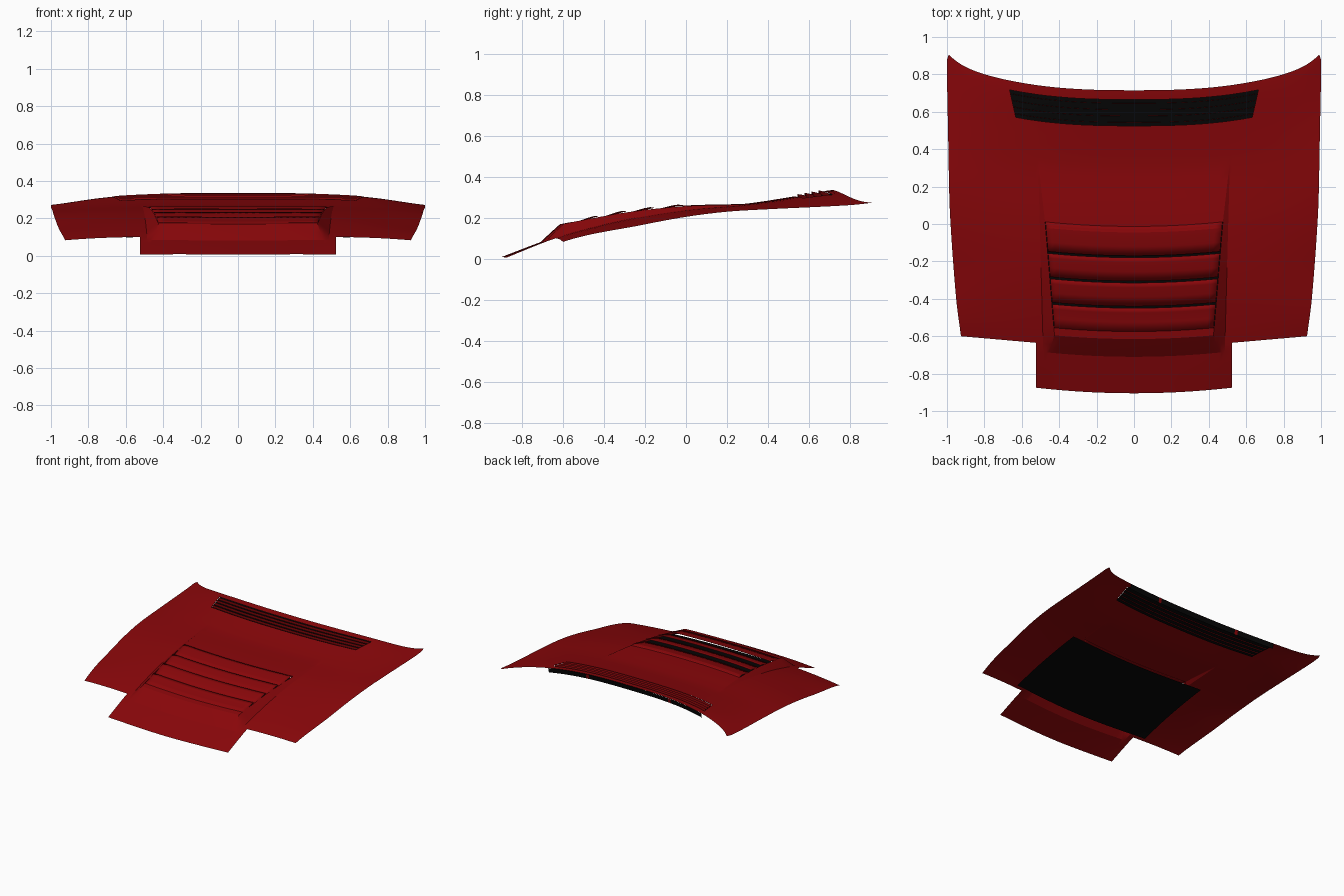
import bpy, bmesh, math

if "Cube" in bpy.data.objects:
    bpy.data.objects.remove(bpy.data.objects["Cube"])


def material(name, col):
    m = bpy.data.materials.new(name)
    m.diffuse_color = (*col, 1)
    m.use_nodes = True
    m.node_tree.nodes["Principled BSDF"].inputs["Base Color"].default_value = m.diffuse_color
    return m


RED = material("red_paint", (0.25, 0.002, 0.003))
BLACK = material("black_mesh", (0.002, 0.002, 0.002))


def linear(pts, t):
    if t <= pts[0][0]:
        return pts[0][1]
    for (a, p), (b, q) in zip(pts, pts[1:]):
        if t <= b:
            return p + (q - p) * (t - a) / (b - a)
    return pts[-1][1]


def smooth(pts, t):
    # Cubic interpolation through profile points
    n = len(pts)
    t = max(pts[0][0], min(pts[-1][0], t))

    def slope(i):
        a, b = pts[max(i - 1, 0)], pts[min(i + 1, n - 1)]
        return (b[1] - a[1]) / (b[0] - a[0])
    for i in range(n - 1):
        (a, p), (b, q) = pts[i], pts[i + 1]
        if t <= b:
            d = b - a
            s = (t - a) / d
            return ((2*s**3 - 3*s*s + 1) * p + (s**3 - 2*s*s + s) * d * slope(i)
                    + (3*s*s - 2*s**3) * q + (s**3 - s*s) * d * slope(i + 1))


# Height profiles along the centre and the side edge, plan width, scoop rise
CENTRE = [(-.905, .007), (-.7, .085), (-.6, .118), (-.3, .195), (0, .243),
          (.3, .270), (.5, .300), (.715, .336), (.92, .35)]
EDGE = [(-.905, -.065), (-.6, .083), (-.2, .168), (0, .205), (.2, .230),
        (.4, .242), (.8, .262), (.92, .275)]
WIDTH = [(-.635, .925), (-.435, .951), (0, .983), (.3, .993), (.67, 1.0), (.715, .99)]
RISE = [(-.68, 0), (-.585, .055), (-.42, .042), (.015, .018), (.3, 0)]


def width(v):
    return smooth(WIDTH, v)


def scoop_out(v):
    return linear([(-.68, .485), (.3, .512)], v)


def scoop_in(v):
    return min(linear([(-.68, .455), (-.585, .425), (.015, .475), (.3, .51)], v),
               scoop_out(v) - .003)


def vent_side(v):
    return linear([(.525, .632), (.665, .665)], v)


def plan_y(x, v):
    # Rows bow forward at the front and sweep back at the rear
    x = abs(x)
    front = .03 * ((x / .525) ** 2 - 1) if x < .525 else .035 * (x - .525) / .4
    k = linear([(0, 0), (.52, 1)], v)
    k = k * k * (3 - 2 * k)
    return v + front * (1 - k) + (.15 * x ** 2.6 + .052 * x ** 15) * k


def base(x, v, dz=0):
    y = plan_y(x, v)
    c, e = smooth(CENTRE, y), smooth(EDGE, y)
    return (x, y, c - (c - e) * min(1, abs(x) / width(v)) ** 3 + dz)


def surface(x, v, dz=0):
    i, o = scoop_in(v), scoop_out(v)
    k = max(0, min(1, (o - abs(x)) / (o - i)))
    return base(x, v, dz + k * linear(RISE, v))


def mesh_object(name, rows, mat, keep=lambda r, c: True, solid=0):
    bm = bmesh.new()
    vs = [[bm.verts.new(p) for p in row] for row in rows]
    for r in range(len(vs) - 1):
        for c in range(len(vs[0]) - 1):
            if keep(r, c):
                bm.faces.new((vs[r][c], vs[r][c+1], vs[r+1][c+1], vs[r+1][c]))
    bmesh.ops.delete(bm, geom=[v for v in bm.verts if not v.link_faces], context='VERTS')
    me = bpy.data.meshes.new(name)
    bm.to_mesh(me)
    bm.free()
    ob = bpy.data.objects.new(name, me)
    bpy.context.collection.objects.link(ob)
    me.materials.append(mat)
    bpy.ops.object.select_all(action='DESELECT')
    ob.select_set(True)
    bpy.context.view_layer.objects.active = ob
    bpy.ops.object.shade_smooth_by_angle(angle=math.radians(18))
    if solid:
        s = ob.modifiers.new("thickness", 'SOLIDIFY')
        s.thickness = solid
    return ob


def span(a, b, n):
    return [a + (b - a) * i / n for i in range(n)]


# Hood skin: columns follow the scoop and vent borders, openings are left out
def half_columns(v):
    i, o, s = scoop_in(v), scoop_out(v), vent_side(v)
    return (span(0, i, 12) + span(i, o, 2) + span(o, .525, 1) + span(.525, s, 2)
            + span(s, width(v), 16) + [width(v)])


def full_columns(v):
    h = half_columns(v)
    return [-x for x in h[:0:-1]] + h


V = (span(-.875, -.68, 4) + span(-.68, -.635, 1) + span(-.635, -.585, 1)
     + span(-.585, -.545, 1) + span(-.545, .015, 14) + span(.015, .3, 8)
     + span(.3, .525, 6) + span(.525, .665, 4) + span(.665, .715, 3) + [.715])
MID = len(half_columns(0)) - 1


def keep_skin(r, c):
    side = c - MID if c >= MID else MID - 1 - c
    v = (V[r] + V[r + 1]) / 2
    if v < -.635 and side >= 15:
        return False
    if -.545 < v < .015 and side < 12:
        return False
    return not (.525 < v < .665 and side < 17)


mesh_object("hood_skin", [[surface(x, v) for x in full_columns(v)] for v in V], RED, keep_skin)


def strip(name, stations, side, mat, fn=surface, n=24, solid=0):
    # stations: (v, height offset) pairs; side: half width at v
    rows = [[fn(side(v) * (2 * i / n - 1), v, dz) for i in range(n + 1)] for v, dz in stations]
    return mesh_object(name, rows, mat, solid=solid)


# Scoop louvers, raised at the rear so the gaps open backward
for k in range(4):
    a = -.545 + .135 * k
    end = [(.0, .003), (.017, 0)] if k == 3 else []
    strip("scoop_louver_%d" % (k + 1),
          [(a, -.012 if k else 0), (a + .05, -.003), (a + .1, .005), (a + .125, .007)] + end,
          lambda v: scoop_in(v) - .002, RED, solid=.003)

# Short walls dropping from the sides of the scoop opening
for s, nm in ((-1, "left"), (1, "right")):
    mesh_object("scoop_wall_" + nm,
                [[surface(s * scoop_in(v), v, dz) for v in span(-.545, .015, 14) + [.015]]
                 for dz in (0, -.02)], RED)

# Wide black pan under the scoop
strip("scoop_pan", [(v, -.012) for v in span(-.6, .03, 12) + [.03]],
      lambda v: .6, BLACK, fn=base)

# Rear vent: black floor and upright red blades
strip("vent_floor", [(v, -.012) for v in span(.515, .69, 5) + [.69]],
      lambda v: vent_side(v) + .006, BLACK, fn=base)
for k in range(4):
    v = .545 + .034 * k
    strip("vent_blade_%d" % (k + 1), [(v - .002, .008), (v, -.018)],
          lambda q: vent_side(q), RED, fn=base)

# Black slots with red dividers along the rear edge
for nm, a, b, mat in (("slot_left", -.67, -.37, BLACK), ("slot_middle", -.345, .345, BLACK),
                      ("slot_right", .37, .67, BLACK), ("divider_left", -.37, -.345, RED),
                      ("divider_right", .345, .37, RED)):
    xs = span(a, b, 12) + [b]
    mesh_object("rear_" + nm, [[base(x, v, dz) for x in xs]
                               for v, dz in ((.715, -.001), (.705, -.038))], mat)
